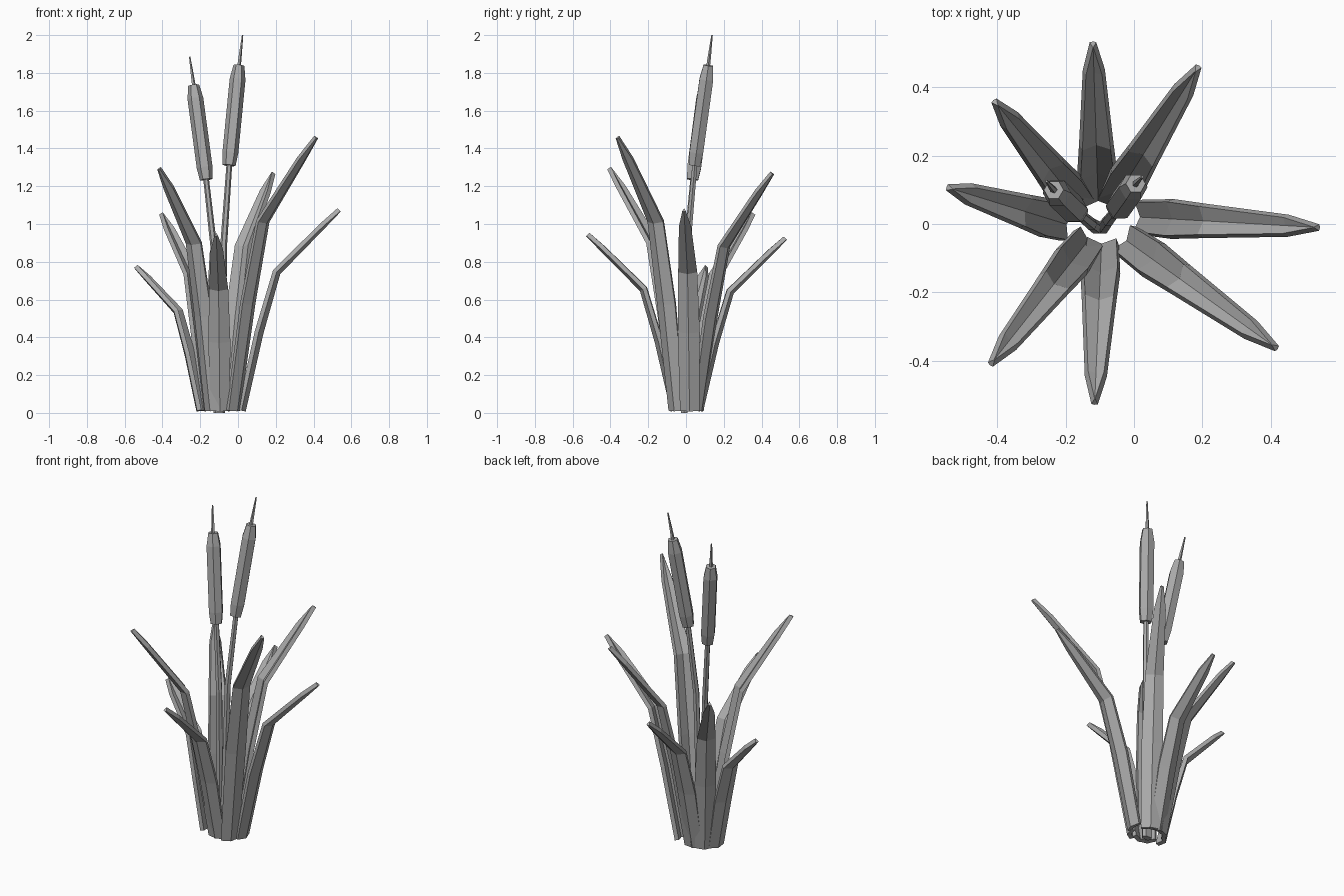
import bpy
import bmesh
import math
from mathutils import Vector

cube = bpy.data.objects.get("Cube")
if cube:
    bpy.data.objects.remove(cube, do_unlink=True)

grey = bpy.data.materials.new("plain_grey")
grey.use_nodes = True
colour = (0.4, 0.4, 0.4, 1)
grey.diffuse_color = colour
grey.node_tree.nodes["Principled BSDF"].inputs["Base Color"].default_value = colour


def add_object(name, bm):
    bmesh.ops.recalc_face_normals(bm, faces=bm.faces)
    mesh = bpy.data.meshes.new(name)
    bm.to_mesh(mesh)
    bm.free()
    mesh.materials.append(grey)
    obj = bpy.data.objects.new(name, mesh)
    bpy.context.collection.objects.link(obj)
    return obj


# Share of the reach, share of the height and half width along each blade
BLADE = [(0, 0, 0.047), (0.18, 0.39, 0.054), (0.36, 0.69, 0.046),
         (0.83, 0.92, 0.028), (1, 1, 0.005)]


def leaf(name, base, tip):
    """Bent blade with a shallow fold that opens towards the clump."""
    start, end = Vector((*base, 0.012)), Vector(tip)
    flat = Vector((end.x - start.x, end.y - start.y, 0))
    out = flat.normalized()
    side = Vector((-out.y, out.x, 0))
    points = [start + flat * r + Vector((0, 0, (end.z - start.z) * h))
              for r, h, _ in BLADE]
    bm = bmesh.new()
    rows = []
    for i, (point, (_, _, half)) in enumerate(zip(points, BLADE)):
        before, after = points[max(i - 1, 0)], points[min(i + 1, len(points) - 1)]
        inward = side.cross((after - before).normalized())
        if inward.dot(out) > 0:
            inward.negate()
        fold = inward * half * 0.2
        rows.append([bm.verts.new(point + side * half + fold),
                     bm.verts.new(point - fold),
                     bm.verts.new(point - side * half + fold)])
    for low, high in zip(rows, rows[1:]):
        for j in range(2):
            bm.faces.new((low[j], low[j + 1], high[j + 1], high[j]))
    obj = add_object(name, bm)
    solid = obj.modifiers.new("thickness", "SOLIDIFY")
    solid.thickness = 0.024
    solid.offset = 0


def tube(name, points, radii, sides=6):
    """Closed faceted tube through the points."""
    points = [Vector(p) for p in points]
    bm = bmesh.new()
    rings = []
    for i, (point, radius) in enumerate(zip(points, radii)):
        along = (points[min(i + 1, len(points) - 1)] - points[max(i - 1, 0)]).normalized()
        u = Vector((0, 1, 0)).cross(along).normalized()
        v = along.cross(u)
        angles = [math.tau * k / sides for k in range(sides)]
        rings.append([bm.verts.new(point + (u * math.cos(a) + v * math.sin(a)) * radius)
                      for a in angles])
    for low, high in zip(rings, rings[1:]):
        for k in range(sides):
            n = (k + 1) % sides
            bm.faces.new((low[k], low[n], high[n], high[k]))
    bm.faces.new(rings[0])
    bm.faces.new(rings[-1])
    add_object(name, bm)


def cattail(name, root, middle, low, high, tip):
    """Stem, seed head and thin spike."""
    low, high, tip = Vector(low), Vector(high), Vector(tip)
    tube(name + "_stem", [root, middle, low.lerp(high, 0.05)], [0.02, 0.018, 0.015])
    shares = [0, 0.13, 0.86, 1]
    tube(name + "_seed_head", [low.lerp(high, s) for s in shares],
         [0.034, 0.042, 0.042, 0.029])
    tube(name + "_spike", [high.lerp(low, 0.02), high.lerp(tip, 0.3), tip],
         [0.011, 0.009, 0.004], 5)


# Ring of leaves
leaf("back_leaf", (-0.105, 0.07), (-0.12, 0.525, 0.925))
leaf("back_left_leaf", (-0.06, 0.065), (0.185, 0.455, 1.27))
leaf("left_leaf", (0.02, 0.02), (0.535, -0.01, 1.075))
leaf("front_left_leaf", (-0.02, -0.05), (0.412, -0.36, 1.46))
leaf("front_leaf", (-0.095, -0.06), (-0.115, -0.52, 0.945))
leaf("front_right_leaf", (-0.135, -0.05), (-0.415, -0.405, 1.295))
leaf("right_leaf", (-0.2, 0), (-0.54, 0.105, 0.775))
leaf("back_right_leaf", (-0.16, 0.055), (-0.405, 0.355, 1.055))

# Two cattails
cattail("tall_cattail", (-0.09, -0.01, 0), (-0.075, 0.01, 0.9),
        (-0.047, 0.045, 1.31), (0.005, 0.118, 1.84), (0.024, 0.138, 2))
cattail("short_cattail", (-0.11, -0.01, 0), (-0.125, 0, 0.85),
        (-0.168, 0.035, 1.235), (-0.235, 0.1, 1.735), (-0.256, 0.125, 1.885))
